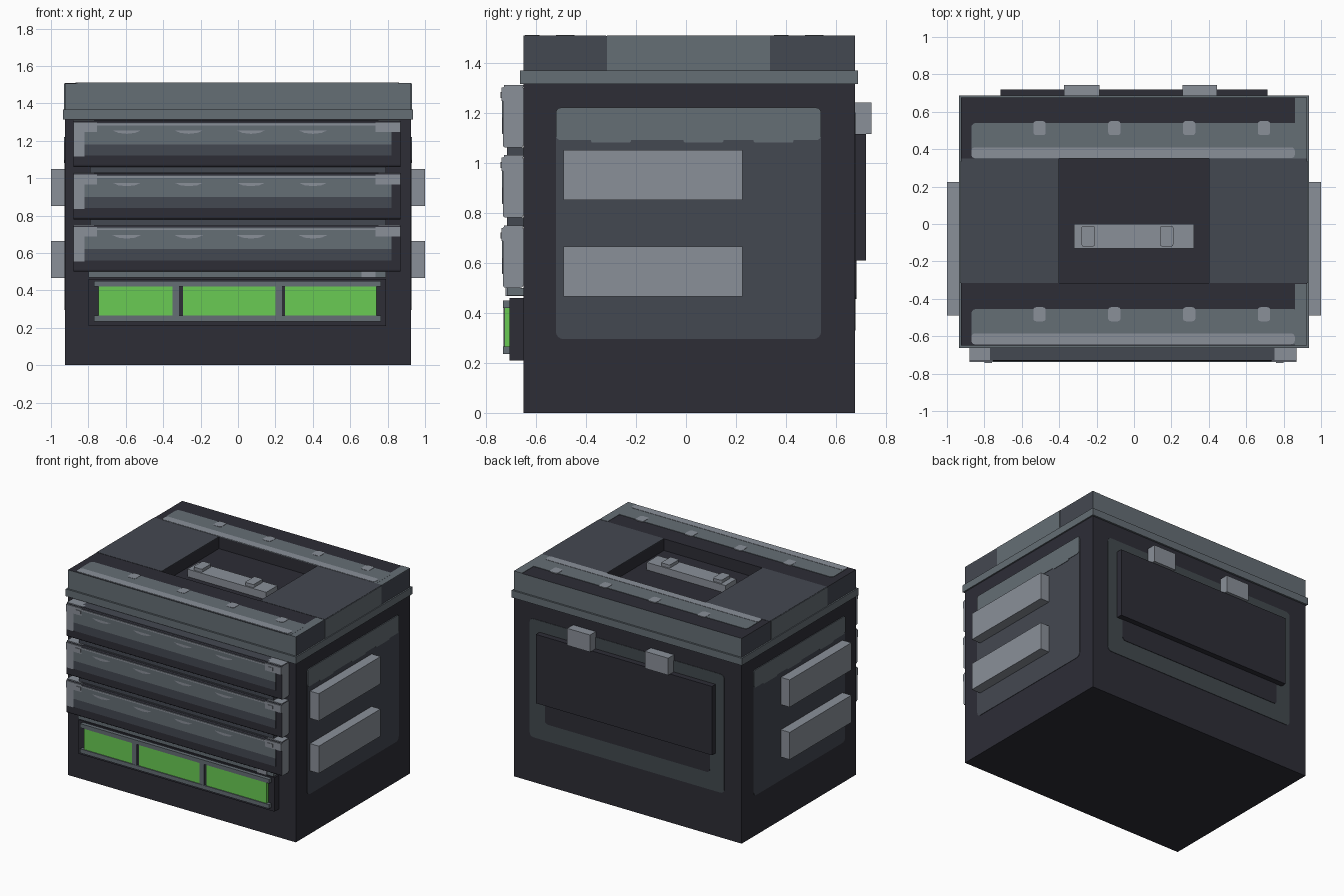
import bpy, bmesh
from mathutils import Vector

cube = bpy.data.objects.get("Cube")
if cube:
    bpy.data.objects.remove(cube, do_unlink=True)


def material(name, hexa):
    lin = [((int(hexa[i:i + 2], 16) / 255 + 0.055) / 1.055) ** 2.4 for i in (0, 2, 4)]
    m = bpy.data.materials.new(name)
    m.use_nodes = True
    m.diffuse_color = (*lin, 1)
    m.node_tree.nodes["Principled BSDF"].inputs["Base Color"].default_value = (*lin, 1)
    return m


DARK = material("dark_shell", "2d2d36")
SLATE = material("slate", "444851")
CHAR = material("charcoal", "42494e")
MID = material("mid_grey", "656e75")
LIGHT = material("light_grey", "8a9099")
GREEN = material("green_window", "6acb53")


def finish(bm, name, mats):
    mesh = bpy.data.meshes.new(name)
    bm.to_mesh(mesh)
    bm.free()
    for m in mats:
        mesh.materials.append(m)
    ob = bpy.data.objects.new(name, mesh)
    bpy.context.collection.objects.link(ob)
    return ob


def box_mesh(x, y, z):
    bm = bmesh.new()
    bmesh.ops.create_cube(bm, size=1)
    for v in bm.verts:
        v.co = Vector([r[0] if c < 0 else r[1] for c, r in zip(v.co, (x, y, z))])
    return bm


def box(name, mat, x, y, z, radius=0, axis=0, side=None):
    """Box from ranges; radius rounds the edges along one axis; side = material for the x ends."""
    bm = box_mesh(x, y, z)
    if radius:
        edges = [e for e in bm.edges
                 if abs((e.verts[0].co - e.verts[1].co).normalized()[axis]) > 0.9]
        bmesh.ops.bevel(bm, geom=edges, offset=radius, segments=4, profile=0.5, affect='EDGES')
    bm.normal_update()
    if side:
        for f in bm.faces:
            f.material_index = int(abs(f.normal.x) > 0.9)
    return finish(bm, name, [mat, side] if side else [mat])


# Main shell and rim
FRONT, BACK, W = -0.65, 0.675, 0.925
box("body", DARK, (-W, W), (FRONT, BACK), (0, 1.32))
box("rim", MID, (-0.935, 0.935), (-0.663, 0.688), (1.315, 1.368))

# Lid with sunken handle well
TOP, WELL = 1.506, 1.42
wx, wy = (-0.4, 0.4), (-0.315, 0.35)
bm = box_mesh((-W, W), (FRONT, BACK), (1.365, TOP))
bm.normal_update()
for f in bm.faces:
    f.material_index = 1 if abs(f.normal.y) > 0.9 else 2 if abs(f.normal.x) > 0.9 else 0
top = max(bm.faces, key=lambda f: f.calc_center_median().z)
for level in (TOP, WELL):
    bmesh.ops.inset_individual(bm, faces=[top], thickness=0.01)
    for v in top.verts:
        v.co = Vector((wx[v.co.x > 0], wy[v.co.y > 0], level))
finish(bm, "lid", [DARK, MID, SLATE])

# Lid side and top inlays
for s, side in ((1, "left"), (-1, "right")):
    box("lid_side_inlay_" + side, MID, sorted((s * 0.92, s * 0.929)), (-0.315, 0.335), (1.368, TOP))
    box("lid_top_panel_" + side, SLATE, sorted((s * 0.4, s * W)), wy, (1.503, 1.508))

# Long grooves on the lid, one near the front and one near the back
for name, y in (("front", -0.65), ("back", 0.345)):
    box("lid_groove_" + name, MID, (-0.87, 0.88), (y + 0.005, y + 0.195), (1.503, 1.509), 0.025, 2)
    box("lid_groove_end_" + name, MID, (0.86, W), (y, y + 0.33), (1.503, 1.508))
    box("lid_rail_" + name, LIGHT, (-0.87, 0.86), (y + 0.007, y + 0.065), (1.504, 1.511), 0.02, 2)
    for i in range(4):
        x = -0.505 + 0.4 * i
        box("lid_peg_" + name, LIGHT, (x - 0.033, x + 0.033), (y + 0.13, y + 0.205),
            (1.504, 1.511), 0.015, 2)

# Carry handle in the well
box("handle", LIGHT, (-0.32, 0.32), (-0.13, 0), (WELL, 1.475))
for x in (-0.245, 0.175):
    box("handle_clip", LIGHT, (x - 0.035, x + 0.035), (-0.12, -0.01), (1.475, 1.498), 0.01, 2)

# Side panels and grab bars
for s, side in ((1, "left"), (-1, "right")):
    def out(a, b):
        return sorted((s * a, s * b))
    box("side_panel_" + side, SLATE, out(0.92, 0.928), (-0.52, 0.54), (0.295, 1.22), 0.03)
    box("side_panel_top_" + side, MID, out(0.922, 0.931), (-0.52, 0.54), (1.09, 1.22), 0.02)
    for y in (-0.3, 0.07, 0.35):
        box("side_panel_drip_" + side, MID, out(0.922, 0.931), (y - 0.08, y + 0.08), (1.08, 1.1), 0.008)
    for z in (0.465, 0.85):
        box("grab_bar_" + side, LIGHT, out(0.92, 1.0), (-0.49, 0.225), (z, z + 0.2))

# Three drawers
for z in (0.5, 0.78, 1.06):
    face = -0.732
    box("drawer", DARK, (-0.88, 0.868), (face, FRONT), (z, z + 0.247), 0.012, 0, LIGHT)

    def plate(name, mat, x, z0, z1, depth=0.003):
        return box("drawer_" + name, mat, x, (face - depth, face + 0.003), (z + z0, z + z1))
    plate("lower_band", SLATE, (-0.82, 0.82), 0.06, 0.12)
    plate("upper_band", MID, (-0.82, 0.82), 0.12, 0.235)
    plate("end_strip", LIGHT, (-0.88, -0.82), 0.055, 0.235)
    plate("tab_right", LIGHT, (-0.88, -0.755), 0.187, 0.24, 0.006)
    plate("tab_left", LIGHT, (0.735, 0.868), 0.187, 0.24, 0.006)
    plate("lip", LIGHT, (-0.755, 0.735), 0.222, 0.232, 0.005)
    box("drawer_top", SLATE, (-0.77, 0.75), (face + 0.005, FRONT), (z + 0.243, z + 0.25))
    for x in (-0.88, 0.735):
        box("drawer_top_tab", LIGHT, (x, x + 0.13), (face + 0.005, FRONT), (z + 0.243, z + 0.25))
    for x in (-0.8, 0.76):
        box("drawer_nub", LIGHT, (x, x + 0.04), (-0.742, face), (z + 0.198, z + 0.222))
    # Half-moon finger marks
    for i in range(4):
        x = -0.595 + 0.332 * i
        bm = bmesh.new()
        pts = [(-0.075, 0.195), (-0.045, 0.182), (0, 0.177), (0.045, 0.182), (0.075, 0.195)]
        bm.faces.new([bm.verts.new((x + a, face - 0.005, z + b)) for a, b in pts])
        finish(bm, "drawer_finger_mark", [LIGHT])

# Spacer bars under the drawers
for z in (0.745, 1.025):
    box("drawer_spacer", SLATE, (-0.79, 0.79), (-0.715, FRONT), (z + 0.005, z + 0.035))
box("lower_spacer", MID, (-0.8, 0.79), (-0.715, FRONT), (0.47, 0.5))
box("lower_latch", LIGHT, (0.66, 0.735), (-0.721, FRONT), (0.468, 0.5))

# Green window unit
box("window_block", DARK, (-0.8, 0.79), (-0.705, FRONT), (0.21, 0.46))
for z in (0.235, 0.42):
    box("window_bar", MID, (-0.77, 0.765), (-0.732, -0.7), (z, z + 0.03))
for x in ((-0.745, -0.35), (-0.295, 0.2), (0.25, 0.74)):
    box("window", GREEN, x, (-0.725, -0.7), (0.265, 0.42))
for x in (-0.35, 0.2):
    box("window_divider", MID, (x, x + 0.035), (-0.73, -0.7), (0.265, 0.42))
    box("window_divider_gap", DARK, (x + 0.035, x + 0.055), (-0.722, -0.7), (0.265, 0.42))

# Back panel, cover plate and hinges
box("back_panel", CHAR, (-0.785, 0.795), (0.67, 0.678), (0.33, 1.2), 0.03, 1)
box("back_panel_centre", DARK, (-0.67, 0.67), (0.672, 0.681), (0.455, 1.1), 0.025, 1)
box("back_cover", DARK, (-0.715, 0.715), (0.67, 0.72), (0.61, 1.115))
for x in ((-0.375, -0.185), (0.26, 0.445)):
    box("hinge", LIGHT, x, (0.67, 0.742), (1.115, 1.24))
